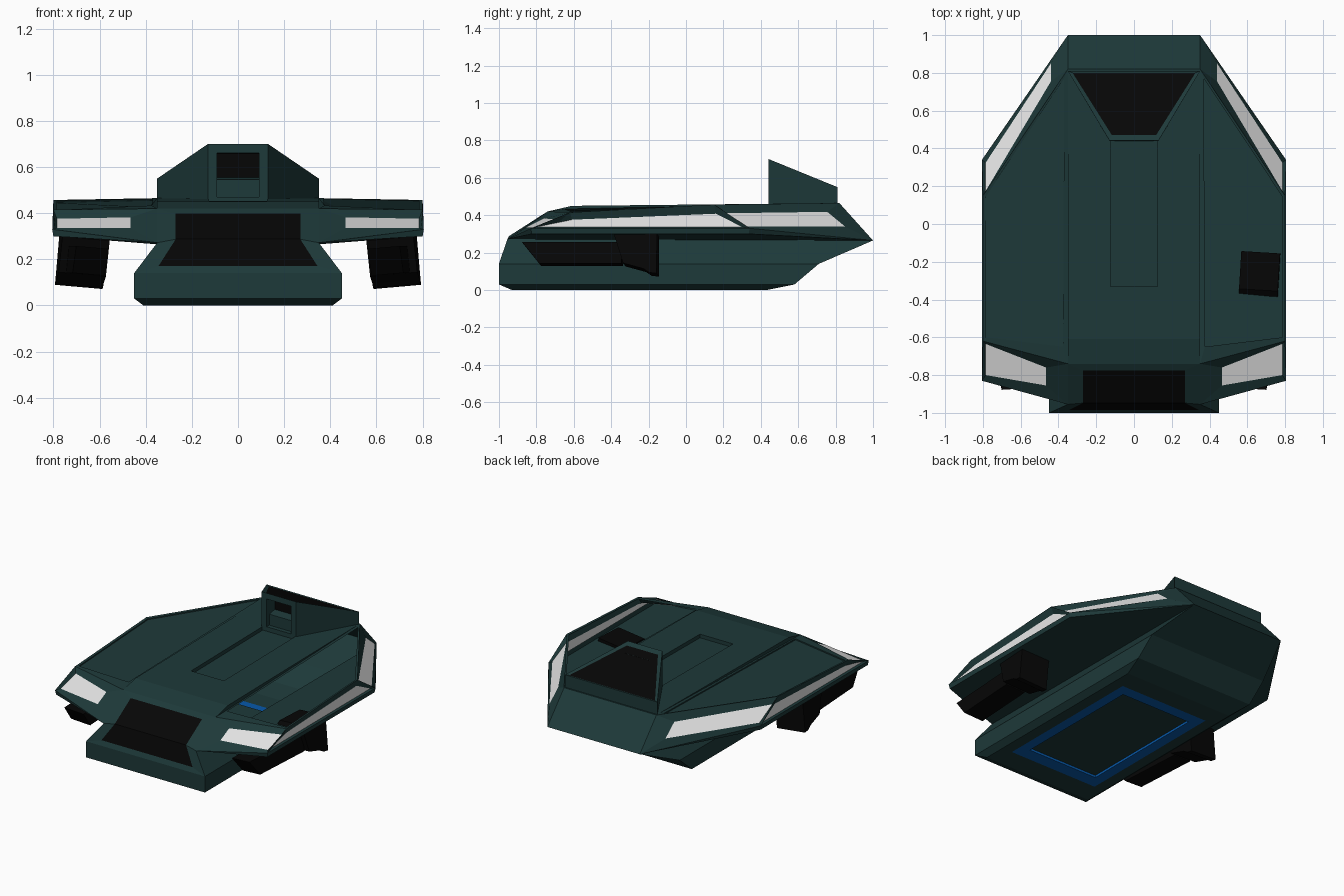
import bpy, bmesh, math
from mathutils import Matrix, Vector

if "Cube" in bpy.data.objects:
    bpy.data.objects.remove(bpy.data.objects["Cube"])


def material(name, col):
    m = bpy.data.materials.new(name)
    m.diffuse_color = (*col, 1)
    m.use_nodes = True
    m.node_tree.nodes["Principled BSDF"].inputs["Base Color"].default_value = m.diffuse_color
    return m


MATS = [material("dark teal", (0.0125, 0.041, 0.041)), material("black", (0.0018, 0.0018, 0.0018)),
        material("light grey", (0.8, 0.8, 0.8)), material("blue", (0.002, 0.10, 0.40))]
TEAL, BLACK, GREY, BLUE = range(4)


def mir(p):
    return (-p[0], p[1], p[2])


class Builder:
    """Collects faces and turns them into one welded object."""

    def __init__(self):
        self.bm = bmesh.new()

    def face(self, pts, mat=TEAL):
        f = self.bm.faces.new([self.bm.verts.new(p) for p in pts])
        f.material_index = mat

    def both(self, pts, mat=TEAL):
        self.face(pts, mat)
        self.face([mir(p) for p in pts], mat)

    def across(self, a, b, mat=TEAL):
        self.face([a, b, mir(b), mir(a)], mat)

    def bridge(self, outer, inner, mat=TEAL):
        n = len(outer)
        for i in range(n):
            j = (i + 1) % n
            self.face([outer[i], outer[j], inner[j], inner[i]], mat)

    def finish(self, name, matrix=Matrix()):
        bm = self.bm
        bmesh.ops.remove_doubles(bm, verts=bm.verts, dist=0.0005)
        bmesh.ops.recalc_face_normals(bm, faces=bm.faces)
        me = bpy.data.meshes.new(name)
        bm.to_mesh(me)
        bm.free()
        for m in MATS:
            me.materials.append(m)
        me.transform(matrix)
        ob = bpy.data.objects.new(name, me)
        bpy.context.collection.objects.link(ob)
        return ob


def rect(x, y0, y1, z):
    return [(-x, y0, z), (x, y0, z), (x, y1, z), (-x, y1, z)]


# ---- hull: one shell, right-hand corner points ----
D0, D1, D2 = (.35, -.74, .42), (.35, -.61, .45), (.35, .82, .465)      # centre deck edge
E0, E1 = (.80, -.62, .415), (.80, .15, .457)                           # wing deck edge
M0, M1, M2, M3 = (.35, -.955, .272), (.805, -.83, .33), (.805, .34, .33), (.35, 1, .265)
B1, B2 = (.80, -.825, .30), (.80, .335, .30)                           # wing bottom edge
h = Builder()

# wing sides, each with an inset light strip
strips = [
    ([M0, M1, E0, D0], [(.465, -.855, .335), (.785, -.80, .335), (.785, -.635, .376), (.465, -.76, .382)]),
    ([M1, M2, E1, E0], [(.792, -.80, .337), (.792, .30, .337), (.786, .16, .408), (.786, -.61, .376)]),
    ([M2, M3, D2, E1], [(.785, .325, .34), (.44, .85, .34), (.44, .755, .418), (.785, .175, .41)])]
for outer, inner in strips:
    for fn in (tuple, mir):
        o, i = [fn(p) for p in outer], [fn(p) for p in inner]
        h.bridge(o, i)
        h.face(i, GREY)

# wing lip and underside
for f in ([M0, B1, M1], [B1, B2, M2, M1], [B2, M3, M2], [M0, B1, B2, M3]):
    h.both(f)

# wing decks: rim on both sides, sunken panel on the left, open bay on the right
deck = [D0, E0, E1, D2]
panel = [(.375, -.65, .433), (.785, -.60, .414), (.785, .145, .453), (.37, .77, .462)]
sunk = [(x, y, z - .008) for x, y, z in panel]
for fn in (tuple, mir):
    h.bridge([fn(p) for p in deck], [fn(p) for p in panel])
h.bridge([mir(p) for p in panel], [mir(p) for p in sunk])
h.face([mir(p) for p in sunk])
h.both([D0, D1, D2])


# centre deck with sunken channel
def dk(x, y, drop=0):
    return (x, y, .45 + (y + .61) * .0105 - drop)


C, Y0, Y1 = .125, -.33, .47
h.across(D0, D1)
h.both([dk(C, -.61), D1, D2, dk(C, .82)])
h.across(dk(C, -.61), dk(C, Y0))
h.across(dk(C, Y1), dk(C, .82))
h.across(dk(C, Y0, .025), dk(C, Y1, .025))
h.both([dk(C, Y0), dk(C, Y1), dk(C, Y1, .025), dk(C, Y0, .025)])
for y in (Y0, Y1):
    h.across(dk(C, y), dk(C, y, .025))
h.across(D2, M3)

# nose with bent windscreen
P3f, P3r = (.45, -1, .14), (.45, .71, .14)
w0, w1, w2 = (.345, -.985, .17), (.27, -.948, .287), (.27, -.775, .398)
h.bridge([mir(P3f), P3f, M0, D0, mir(D0), mir(M0)], [mir(w0), w0, w1, w2, mir(w2), mir(w1)])
h.across(w0, w1, BLACK)
h.across(w1, w2, BLACK)

# lower hull rings down to the blue belly frame
h.both([P3f, P3r, M3, M0])
h.across(P3r, M3)
rings = [(rect(.45, -1, .71, .14), TEAL), (rect(.45, -1, .58, .03), TEAL),
         (rect(.41, -.93, .43, 0), TEAL), (rect(.335, -.78, .29, 0), TEAL),
         (rect(.265, -.69, .21, 0), BLUE), (rect(.265, -.69, .21, .015), BLUE)]
for (a, _), (b, m) in zip(rings, rings[1:]):
    h.bridge(a, b, m)
h.face(rings[-1][0])
h.finish("hull")

# ---- tail housing ----
t = Builder()
F0, F1, R0, R1 = (.13, .44, .44), (.13, .442, .70), (.35, .81, .46), (.35, .81, .55)
t.both([F0, R0, R1, F1])
t.across(R0, R1)
top_in = [(.118, .472, .683), (.325, .80, .549)]
t.bridge([F1, R1, mir(R1), mir(F1)], [*top_in, mir(top_in[1]), mir(top_in[0])])
t.across(*top_in, BLACK)


def front_rect(x, y, z0, z1):
    return [(-x, y, z0), (x, y, z0), (x, y, z1), (-x, y, z1)]


mouth = front_rect(.092, .441, .47, .66)
t.bridge([mir(F0), F0, F1, mir(F1)], mouth)
t.bridge(mouth, front_rect(.092, .53, .47, .66))
# mouth back: teal ledge below, black panel above
t.face(front_rect(.092, .53, .555, .66), BLACK)
t.across((.092, .47, .47), (.092, .47, .545))
t.across((.092, .47, .545), (.092, .53, .555))
t.finish("tail_housing")

# ---- engine pods: rear block plus slim barrel, tilted outwards and toed in ----
BLOCK = [(-.35, .122), (-.15, .122), (-.15, -.11), (-.19, -.105), (-.22, -.085), (-.33, -.055), (-.38, .10)]
BARREL = [(-.875, .062), (-.34, .062), (-.34, -.055), (-.78, -.055)]
for side, label in ((1, "right"), (-1, "left")):
    p = Builder()
    for prof, w in ((BLOCK, .103), (BARREL, .07)):
        r = [(w, y + .25, z) for y, z in prof]
        l = [mir(q) for q in r]
        p.bridge(r, l, BLACK)
        p.face(r, BLACK)
        p.face(l, BLACK)
    mat = (Matrix.Translation(Vector((.675 * side, -.25, .19)))
           @ Matrix.Rotation(math.radians(-3.5 * side), 4, 'Z')
           @ Matrix.Rotation(math.radians(-5 * side), 4, 'Y'))
    p.finish("engine_pod_" + label, mat)
